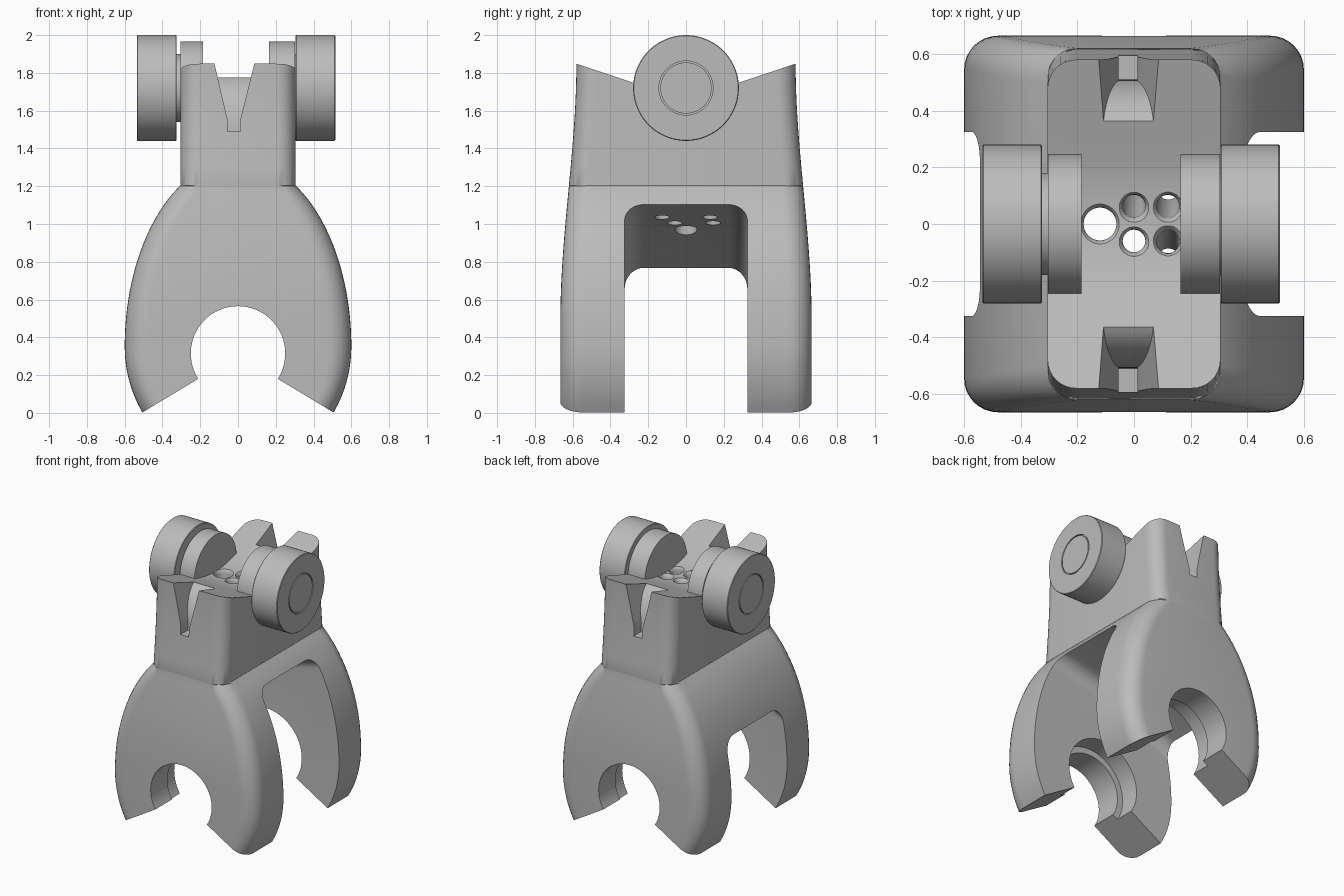
import bpy, bmesh, math
from mathutils import Matrix, Vector

cube = bpy.data.objects.get("Cube")
if cube:
    bpy.data.objects.remove(cube, do_unlink=True)

grey = bpy.data.materials.new("plain grey")
grey.use_nodes = True
grey.diffuse_color = (0.5, 0.5, 0.5, 1)
grey.node_tree.nodes["Principled BSDF"].inputs["Base Color"].default_value = (0.5, 0.5, 0.5, 1)


def loft(name, rings):
    """Skin a list of equal closed rings and cap both ends."""
    bm = bmesh.new()
    loops = [[bm.verts.new(p) for p in ring] for ring in rings]
    n = len(loops[0])
    for a, b in zip(loops, loops[1:]):
        for i in range(n):
            j = (i + 1) % n
            bm.faces.new((a[i], a[j], b[j], b[i]))
    bm.faces.new(loops[0])
    bm.faces.new(loops[-1])
    bmesh.ops.recalc_face_normals(bm, faces=bm.faces)
    mesh = bpy.data.meshes.new(name)
    bm.to_mesh(mesh)
    bm.free()
    mesh.materials.append(grey)
    ob = bpy.data.objects.new(name, mesh)
    bpy.context.collection.objects.link(ob)
    return ob


def prism(name, pts, axis, a, b):
    """Extrude a flat outline along x or y."""
    put = (lambda p, t: (t, p[0], p[1])) if axis == "x" else (lambda p, t: (p[0], t, p[1]))
    return loft(name, [[put(p, t) for p in pts] for t in (a, b)])


def turned(name, profile, axis, centre=(0, 0, 0), sides=64):
    """Turn (position, radius) points about an axis."""
    rings = []
    for t, r in profile:
        ring = []
        for k in range(sides):
            u = r * math.cos(math.tau * k / sides)
            v = r * math.sin(math.tau * k / sides)
            p = {"x": (t, u, v), "y": (u, t, v), "z": (u, v, t)}[axis]
            ring.append(Vector(p) + Vector(centre))
        rings.append(ring)
    return loft(name, rings)


def cut(ob, tool):
    """Subtract the tool and discard it."""
    tool.hide_render = True
    mod = ob.modifiers.new("cut", "BOOLEAN")
    mod.operation, mod.solver, mod.object = "DIFFERENCE", "EXACT", tool
    bpy.ops.object.select_all(action="DESELECT")
    bpy.context.view_layer.objects.active = ob
    ob.select_set(True)
    bpy.ops.object.modifier_apply(modifier=mod.name)
    bpy.data.objects.remove(tool, do_unlink=True)


def smooth(ob):
    bpy.ops.object.select_all(action="DESELECT")
    bpy.context.view_layer.objects.active = ob
    ob.select_set(True)
    bpy.ops.object.shade_smooth_by_angle(angle=math.radians(28))


# Body: rounded rectangles stacked upward, bulging legs then a straight block
def half_width(z):
    span = 0.993 if z > 0.35 else 0.648
    return 0.6 * math.sqrt(1 - ((z - 0.35) / span) ** 2)


def half_depth(z):
    t = min(max((z - 0.5) / 1.35, 0), 1)
    return 0.665 - 0.085 * t * t * (3 - 2 * t)


def section(w, d, z, r):
    ring = []
    for q, (sx, sy) in enumerate(((1, 1), (-1, 1), (-1, -1), (1, -1))):
        for k in range(9):
            a = math.pi / 2 * (q + k / 8)
            ring.append((sx * (w - r) + r * math.cos(a), sy * (d - r) + r * math.sin(a), z))
    return ring


levels = [1.2 * i / 28 for i in range(29)]
rings = [section(half_width(z), half_depth(z), z, 0.12) for z in levels]
rings += [section(0.305, half_depth(z), z, 0.1) for z in [1.205 + 0.1 * i for i in range(8)]]
body = loft("clamp_body", rings)

# Sloping valley across the top
valley = [(-0.9, 2.4), (-0.9, 1.955)]
for i in range(17):
    y = -0.24 + 0.03 * i
    valley.append((y, 1.695 + 0.04 * (y / 0.24) ** 2))
valley += [(0.9, 1.955), (0.9, 2.4)]
cut(body, prism("valley_cutter", valley, "x", -0.7, 0.7))

# Side tunnel with rounded corners and a ceiling that drops toward one side
tunnel = []
for x, top in ((1.0, 1.255), (-0.1, 0.98), (-1.0, 0.55)):
    ring = [(x, 0.325, -0.5)]
    for s, start in ((1, 0), (-1, math.pi / 2)):
        for k in range(9):
            a = start + math.pi / 2 * k / 8
            ring.append((x, s * 0.225 + 0.1 * math.cos(a), top - 0.1 + 0.1 * math.sin(a)))
    ring.append((x, -0.325, -0.5))
    tunnel.append(ring)
cut(body, loft("tunnel_cutter", tunnel))

# Round grip with flared mouth, stepped wider on the inside
cut(body, turned("grip_cutter", [(-1, 0.25), (1, 0.25)], "y", (0, 0, 0.315)))
cut(body, turned("step_cutter", [(-0.47, 0.295), (0.47, 0.295)], "y", (0, 0, 0.315)))
cut(body, prism("mouth_cutter", [(0, 0.307), (0.9, -0.235), (-0.9, -0.235)], "y", -1, 1))

# Sight notches at both ends, each with a curved ramp behind
notch = [(-0.19, 2.13), (-0.055, 1.55), (-0.055, 1.49), (0.012, 1.49), (0.012, 1.55), (0.157, 2.13)]
for s in (-1, 1):
    tool = prism("notch_cutter", notch, "y", s * 0.3, s * 0.8)
    ramp = [(0, 1.3), (s * 0.51, 1.3)]
    for k in range(17):
        a = math.pi / 2 * k / 16
        ramp.append((s * (0.3 + 0.21 * math.cos(a)), 1.49 + 0.3 * math.sin(a)))
    ramp.append((0, 1.79))
    cut(tool, prism("ramp", ramp, "x", -0.6, 0.6))
    cut(body, tool)

# Drilled holes with softened rims: x, y, radius, lean
for x, y, r, lean in ((-0.12, 0, 0.058, 0), (0, 0.06, 0.04, 0.12), (0.12, 0.06, 0.04, 0.1),
                      (0, -0.06, 0.04, 0), (0.12, -0.06, 0.04, -0.1)):
    flare = [(-0.9, r), (-0.03, r), (-0.012, r + 0.004), (0, r + 0.014), (0.1, r + 0.018)]
    drill = turned("drill", flare, "z", sides=32)
    drill.data.transform(Matrix.Translation((x, y, 1.7)) @ Matrix.Rotation(lean, 4, "X"))
    cut(body, drill)
smooth(body)

# Hubs, collars and knobs on each side of the block
axle = (0, 0, 1.72)
for side, s, dx in (("left", 1, -0.01), ("right", -1, -0.01)):
    def part(name, profile):
        smooth(turned(side + name, [(s * t + dx, r) for t, r in profile], "x", axle, 96))
    part("_hub", [(0.175, 0.246), (0.294 if s < 0 else 0.313, 0.246)])
    part("_collar", [(0.27, 0.18), (0.33, 0.18)])
    part("_knob", [(0.315, 0.276), (0.319, 0.28), (0.521, 0.28), (0.525, 0.276), (0.525, 0.143),
                   (0.513, 0.143), (0.513, 0.135), (0.525, 0.135)])
